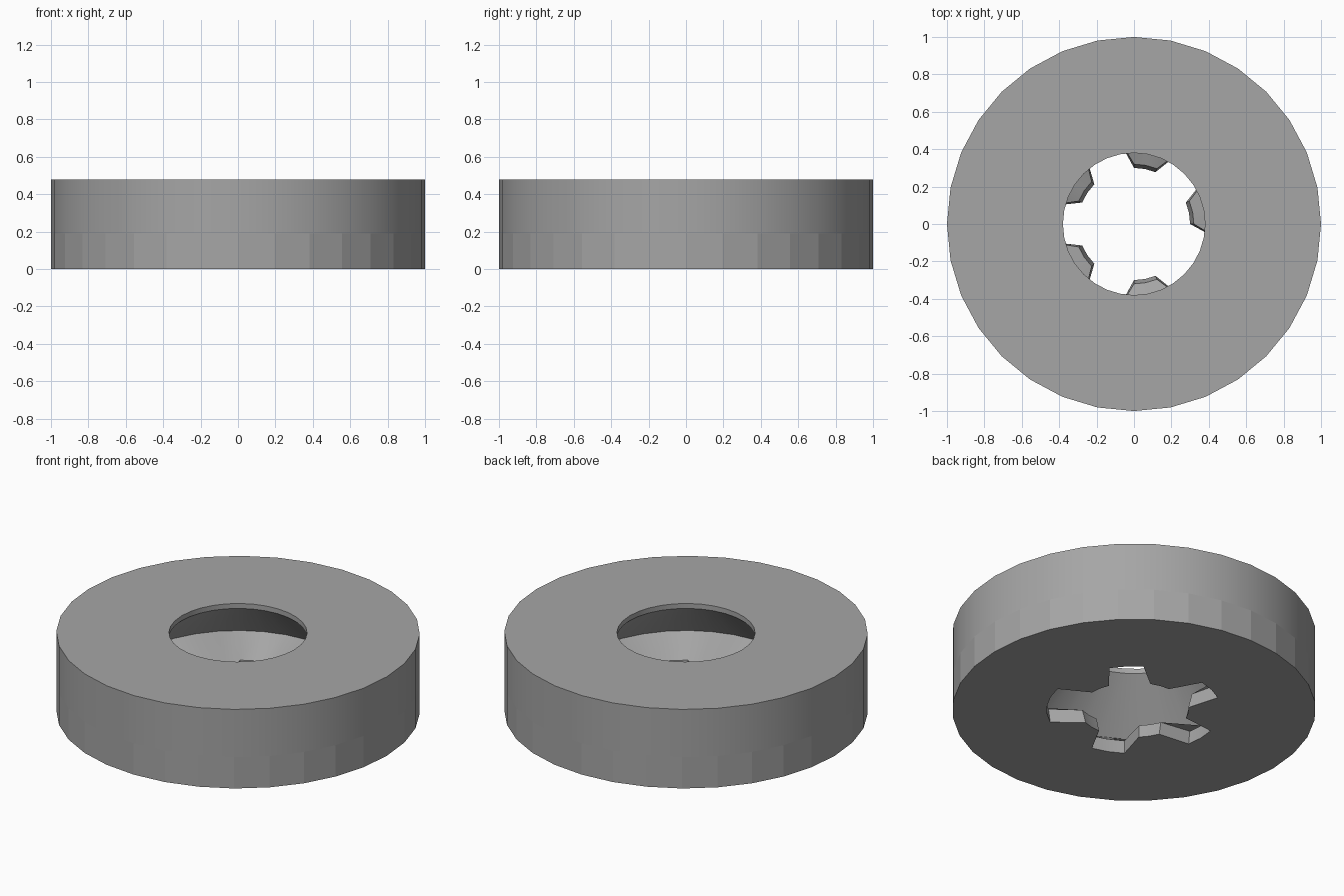
import bpy
import bmesh
from math import cos, sin, tau, radians

SIDES = 32
HEIGHT = 0.48
SEAM = 0.19      # height where base and cap meet
CAVITY = 0.65    # widest radius of the hidden cavity

cube = bpy.data.objects.get("Cube")
if cube:
    bpy.data.objects.remove(cube, do_unlink=True)

grey = bpy.data.materials.new("plain grey")
grey.use_nodes = True
colour = (0.38, 0.38, 0.38, 1)
grey.diffuse_color = colour
grey.node_tree.nodes["Principled BSDF"].inputs["Base Color"].default_value = colour


def toothed(tooth, notch):
    """Radius rule: five teeth, six steps apart, the last gap being wider."""
    return lambda k: tooth if k % 6 < 3 and k < 30 else notch


def loft(name, profile):
    """Loft rings of (radius or radius rule, height) into one surface."""
    bm = bmesh.new()
    rings = []
    for radius, z in profile:
        ring = []
        for k in range(SIDES):
            r = radius(k) if callable(radius) else radius
            a = tau * k / SIDES
            ring.append(bm.verts.new((r * cos(a), r * sin(a), z)))
        rings.append(ring)
    for low, high in zip(rings, rings[1:]):
        for k in range(SIDES):
            n = (k + 1) % SIDES
            bm.faces.new((low[k], low[n], high[n], high[k]))
    mesh = bpy.data.meshes.new(name)
    bm.to_mesh(mesh)
    bm.free()
    mesh.materials.append(grey)
    obj = bpy.data.objects.new(name, mesh)
    bpy.context.collection.objects.link(obj)
    bpy.ops.object.select_all(action="DESELECT")
    obj.select_set(True)
    bpy.context.view_layer.objects.active = obj
    bpy.ops.object.shade_smooth_by_angle(angle=radians(30))
    return obj


# Base: dished floor, toothed opening, flat underside, faceted rim
base = loft("toothed_base", [
    (CAVITY, SEAM),
    (toothed(0.32, 0.49), 0.085),
    (toothed(0.30, 0.48), 0),
    (1, 0),
    (1, SEAM),
])
for face in base.data.polygons:
    if face.center.xy.length > 0.9:
        face.use_smooth = False

# Cap: smooth rim, flat top, thin lip around the hole, sloping ceiling
loft("ring_cap", [
    (1, SEAM),
    (1, HEIGHT),
    (0.38, HEIGHT),
    (0.38, HEIGHT - 0.03),
    (CAVITY, SEAM),
])
